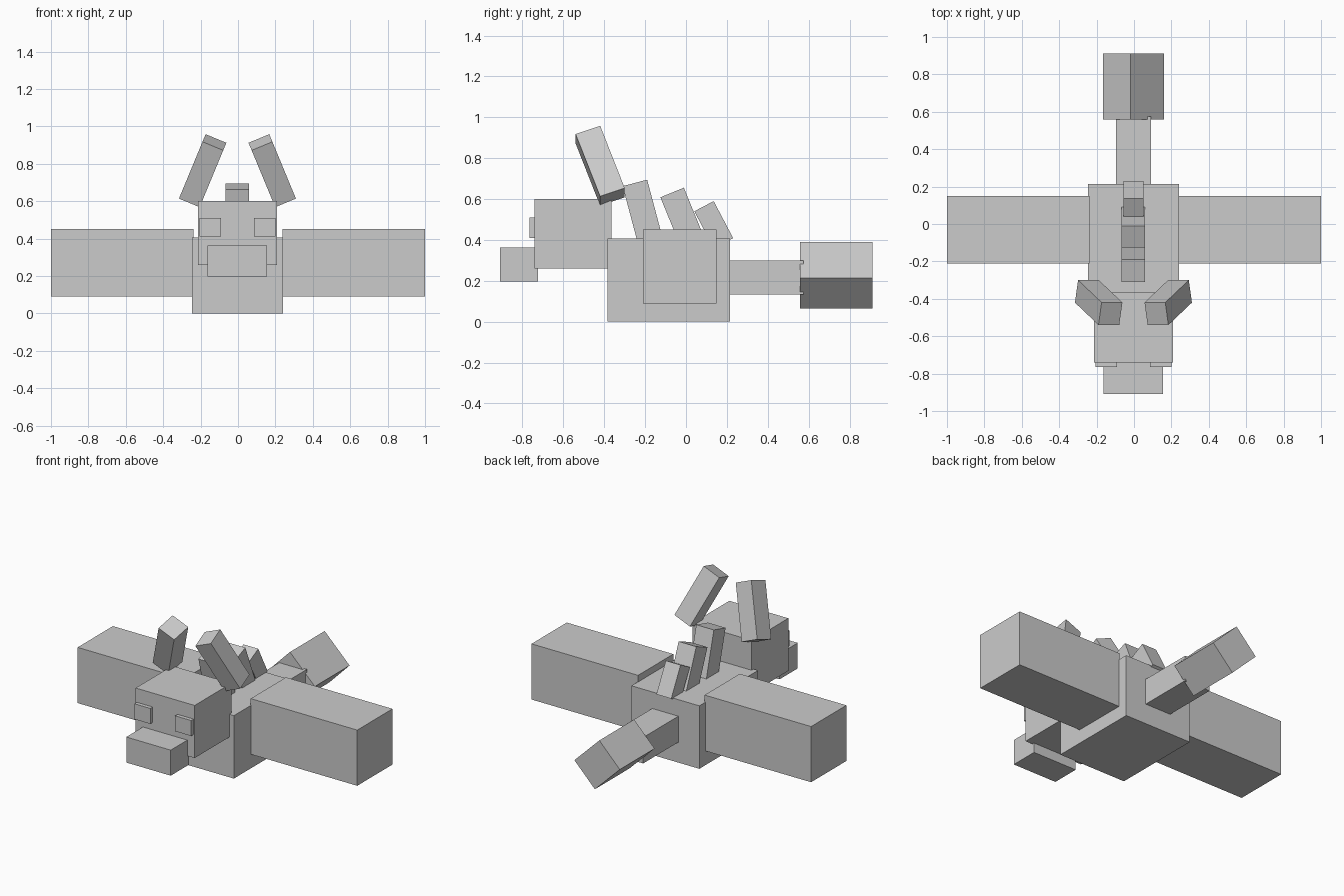
import bpy
from math import radians
from mathutils import Vector, Euler

if "Cube" in bpy.data.objects:
    bpy.data.objects.remove(bpy.data.objects["Cube"])

# Single plain grey material
grey = bpy.data.materials.new("plain_grey")
grey.use_nodes = True
COLOUR = (0.6, 0.6, 0.6, 1)
grey.diffuse_color = COLOUR
grey.node_tree.nodes["Principled BSDF"].inputs["Base Color"].default_value = COLOUR


def block(name, centre, size, tilt=(0, 0, 0)):
    """Box of a given size, turned by tilt degrees."""
    bpy.ops.mesh.primitive_cube_add(size=1, location=centre,
                                    rotation=[radians(a) for a in tilt])
    obj = bpy.context.object
    obj.name = obj.data.name = name
    obj.scale = size
    bpy.ops.object.transform_apply(location=False, rotation=False, scale=True)
    obj.data.materials.append(grey)
    return obj


def span(name, low, high):
    """Upright box between two opposite corners."""
    low, high = Vector(low), Vector(high)
    return block(name, (low + high) / 2, high - low)


MID = -0.003  # centre line of the body

# Body, head and snout
span("body", (-0.246, -0.385, 0), (0.24, 0.215, 0.407))
span("head", (-0.214, -0.74, 0.26), (0.208, -0.365, 0.6))
span("snout", (-0.162, -0.91, 0.197), (0.156, -0.725, 0.362))

# Paired parts
for side, s in (("left", 1), ("right", -1)):
    block(side + "_wing", (s * 0.619, -0.03, 0.27), (0.762, 0.36, 0.36))
    block(side + "_eye", (MID + s * 0.146, -0.745, 0.46), (0.114, 0.04, 0.1))
    block(side + "_horn", (MID + s * 0.186, -0.42, 0.763),
          (0.12, 0.128, 0.35), (20, -22.5 * s, 0))

# Back spikes: top centre (y, z), width, depth, length, forward lean
spikes = [
    (-0.25, 0.679, 0.126, 0.124, 0.33, 14.9),
    (-0.068, 0.632, 0.126, 0.124, 0.28, 22.3),
    (0.088, 0.565, 0.106, 0.107, 0.205, 27.8),
]
for i, (y, z, width, depth, length, lean) in enumerate(spikes, 1):
    axis = Euler((radians(lean), 0, 0)).to_matrix() @ Vector((0, 0, 1))
    centre = Vector((MID, y, z)) - axis * length / 2
    block(f"back_spike_{i}", centre, (width, depth, length), (lean, 0, 0))

# Tail and its twisted tip
span("tail", (-0.096, 0.2, 0.132), (0.091, 0.575, 0.3))
block("tail_tip", (MID, 0.735, 0.227), (0.25, 0.355, 0.209), (0, 44.5, 0))
